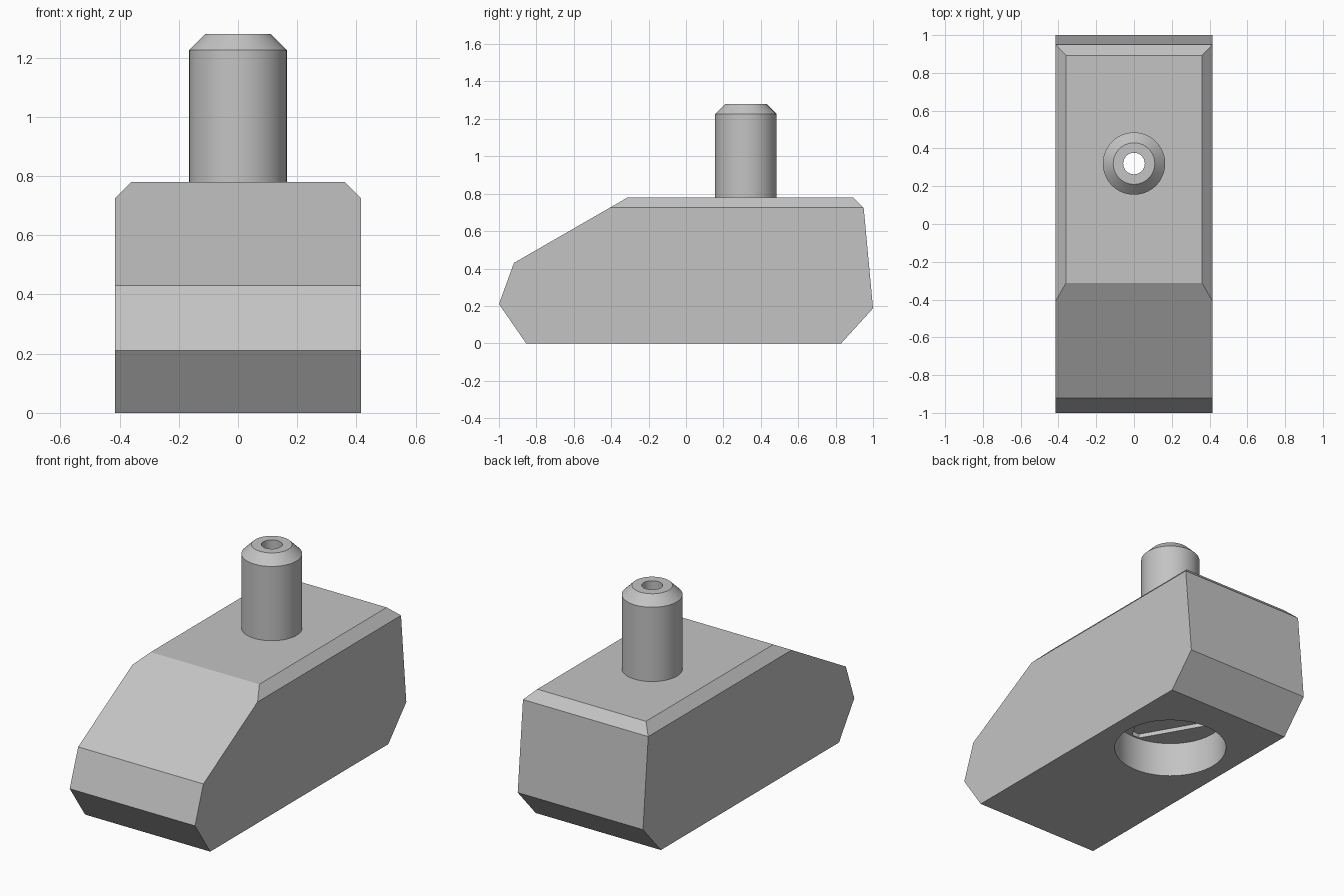
import bpy, bmesh
from math import pi, sin, cos, radians
from mathutils import Vector

cube = bpy.data.objects.get("Cube")
if cube:
    bpy.data.objects.remove(cube, do_unlink=True)

STUD_Y = 0.32
BORE = 0.057

grey = bpy.data.materials.new("plain grey")
grey.use_nodes = True
grey.diffuse_color = (0.55, 0.55, 0.55, 1)
grey.node_tree.nodes["Principled BSDF"].inputs["Base Color"].default_value = (0.55, 0.55, 0.55, 1)


def make_object(name, bm):
    bmesh.ops.recalc_face_normals(bm, faces=bm.faces)
    mesh = bpy.data.meshes.new(name)
    bm.to_mesh(mesh)
    bm.free()
    mesh.materials.append(grey)
    obj = bpy.data.objects.new(name, mesh)
    bpy.context.collection.objects.link(obj)
    return obj


def prism(name, points, offset):
    """Extrude a closed outline along offset."""
    bm = bmesh.new()
    face = bm.faces.new([bm.verts.new(p) for p in points])
    new = bmesh.ops.extrude_face_region(bm, geom=[face])["geom"]
    bmesh.ops.translate(bm, vec=offset, verts=[v for v in new if isinstance(v, bmesh.types.BMVert)])
    return make_object(name, bm)


def ring(radius, z, count=64):
    return [(radius * cos(2 * pi * i / count), STUD_Y + radius * sin(2 * pi * i / count), z)
            for i in range(count)]


def shade(obj):
    bpy.ops.object.select_all(action='DESELECT')
    obj.select_set(True)
    bpy.context.view_layer.objects.active = obj
    bpy.ops.object.shade_smooth_by_angle(angle=radians(25))


# Body: side profile extruded across the width
profile = [(-0.855, 0), (-1, 0.21), (-0.92, 0.43), (-0.312, 0.78),
           (0.893, 0.78), (0.95, 0.725), (1, 0.187), (0.83, 0)]
W = 0.415
body = prism("body", [(-W, y, z) for y, z in profile], (2 * W, 0, 0))

# Chamfers along both long top edges
bm = bmesh.new()
bm.from_mesh(body.data)
for side in (-1, 1):
    cut = bmesh.ops.bisect_plane(bm, geom=bm.verts[:] + bm.edges[:] + bm.faces[:],
                                 plane_co=(side * W, 0, 0.725), plane_no=(side, 0, 1),
                                 clear_outer=True)
    bmesh.ops.contextual_create(bm, geom=[e for e in cut["geom_cut"]
                                          if isinstance(e, bmesh.types.BMEdge)])
bmesh.ops.recalc_face_normals(bm, faces=bm.faces)
bm.to_mesh(body.data)
bm.free()

# Underside recess, clipped triangular pocket above it, and the bore
triangle = []
for k in range(3):
    for spread in (-4.8, 4.8):
        a = radians(-90 + 120 * k + spread)
        triangle.append((0.306 * cos(a), STUD_Y + 0.306 * sin(a), 0.1))
cutters = [prism("recess_cutter", ring(0.315, -0.1), (0, 0, 0.31)),
           prism("pocket_cutter", triangle, (0, 0, 0.135)),
           prism("bore_cutter", ring(BORE, 0.15), (0, 0, 1))]
for cutter in cutters:
    cutter.hide_render = True
    mod = body.modifiers.new(cutter.name, 'BOOLEAN')
    mod.operation = 'DIFFERENCE'
    mod.solver = 'EXACT'
    mod.object = cutter
bpy.context.view_layer.update()
result = bpy.data.meshes.new_from_object(body.evaluated_get(bpy.context.evaluated_depsgraph_get()))
body.modifiers.clear()
body.data = result
for cutter in cutters:
    bpy.data.objects.remove(cutter, do_unlink=True)
shade(body)

# Stud: hollow turned pin with a chamfered tip
bm = bmesh.new()
section = [(BORE, 0.775), (0.165, 0.775), (0.165, 1.225), (0.11, 1.28), (BORE, 1.28)]
loops = [[bm.verts.new(p) for p in ring(r, z)] for r, z in section]
for lower, upper in zip(loops, loops[1:] + loops[:1]):
    for i in range(len(lower)):
        j = (i + 1) % len(lower)
        bm.faces.new((lower[i], lower[j], upper[j], upper[i]))
shade(make_object("stud", bm))
